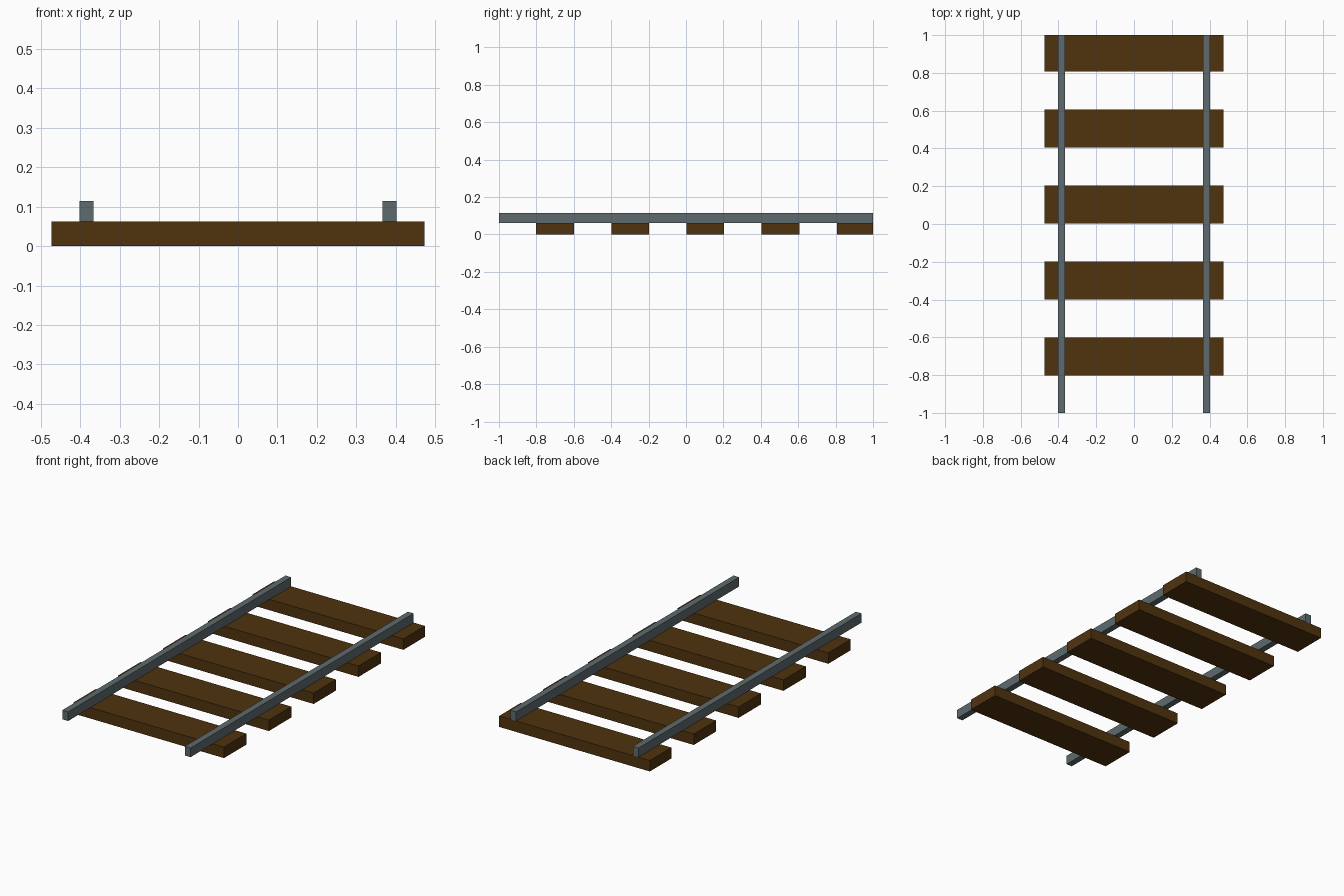
import bpy
import bmesh
from mathutils import Matrix

if "Cube" in bpy.data.objects:
    bpy.data.objects.remove(bpy.data.objects["Cube"])


def material(name, rgb):
    m = bpy.data.materials.new(name)
    m.diffuse_color = (*rgb, 1.0)
    m.use_nodes = True
    m.node_tree.nodes["Principled BSDF"].inputs["Base Color"].default_value = m.diffuse_color
    return m


wood = material("dark brown wood", (0.080, 0.033, 0.0045))
steel = material("grey steel", (0.112, 0.147, 0.153))


def box(name, lo, hi, mat):
    """Box between two opposite corners."""
    size = [b - a for a, b in zip(lo, hi)]
    mid = [(a + b) / 2 for a, b in zip(lo, hi)]
    bm = bmesh.new()
    bmesh.ops.create_cube(bm, size=1.0, matrix=Matrix.Translation(mid) @ Matrix.Diagonal((*size, 1.0)))
    mesh = bpy.data.meshes.new(name)
    bm.to_mesh(mesh)
    bm.free()
    mesh.materials.append(mat)
    ob = bpy.data.objects.new(name, mesh)
    bpy.context.collection.objects.link(ob)
    return ob


SLEEPER_TOP = 0.062

# Five evenly spaced sleepers, the last cut flush with the rail ends
for i in range(5):
    y = -0.801 + 0.402 * i
    box(f"sleeper_{i + 1}", (-0.473, y, 0), (0.473, min(y + 0.201, 1.0), SLEEPER_TOP), wood)

# Two rails resting on the sleepers
for side, x in (("left", -0.384), ("right", 0.384)):
    box(f"{side}_rail", (x - 0.018, -1, SLEEPER_TOP), (x + 0.018, 1, 0.114), steel)
